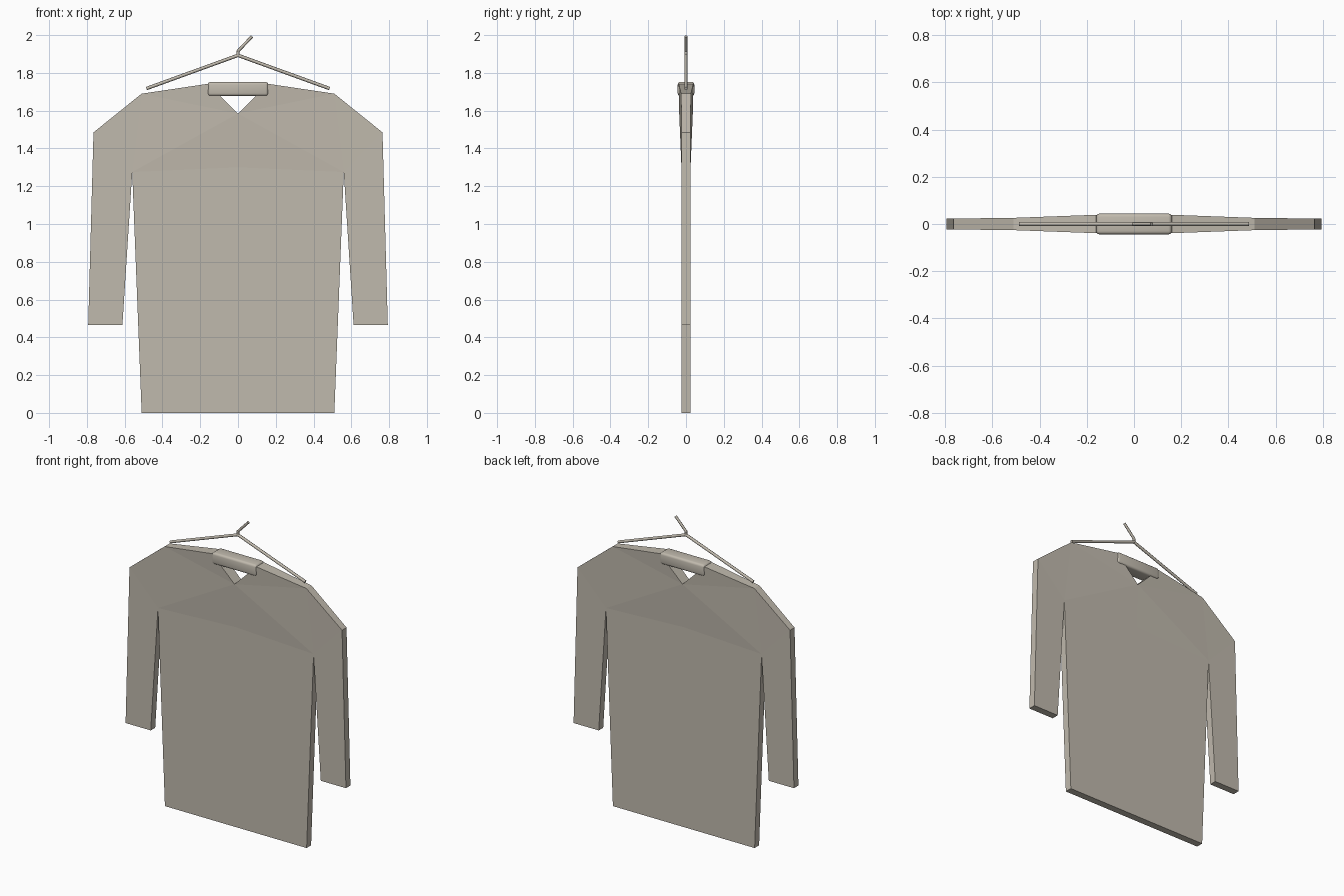
import bpy
import bmesh
from mathutils import Vector

cube = bpy.data.objects.get("Cube")
if cube:
    bpy.data.objects.remove(cube, do_unlink=True)

# Single cloth colour
cloth = bpy.data.materials.new("warm_grey")
cloth.use_nodes = True
COLOUR = (0.53, 0.49, 0.42, 1)
cloth.diffuse_color = COLOUR
cloth.node_tree.nodes["Principled BSDF"].inputs["Base Color"].default_value = COLOUR


def add_object(name, bm):
    bmesh.ops.recalc_face_normals(bm, faces=bm.faces)
    mesh = bpy.data.meshes.new(name)
    bm.to_mesh(mesh)
    bm.free()
    mesh.materials.append(cloth)
    obj = bpy.data.objects.new(name, mesh)
    bpy.context.collection.objects.link(obj)
    return obj


# Garment: one half as x, z, half thickness, thicker around the neck
POINTS = {
    "neck": (0.16, 1.742, 0.039),
    "vee": (0, 1.585, 0.036),
    "shoulder": (0.51, 1.69, 0.026),
    "sleeve_top": (0.765, 1.485, 0.023),
    "cuff_out": (0.793, 0.465, 0.023),
    "cuff_in": (0.612, 0.465, 0.023),
    "armpit": (0.56, 1.275, 0.023),
    "chest": (0, 1.30, 0.023),
    "hem": (0.51, 0, 0.023),
    "hem_mid": (0, 0, 0.023),
}
PANELS = [
    "vee neck shoulder", "vee shoulder armpit", "shoulder sleeve_top armpit",
    "sleeve_top cuff_out cuff_in armpit", "vee armpit chest", "chest armpit hem hem_mid",
]
bm = bmesh.new()
for side in (1, -1):
    front = {n: bm.verts.new((side * x, -t, z)) for n, (x, z, t) in POINTS.items()}
    back = {n: bm.verts.new((side * x, t, z)) for n, (x, z, t) in POINTS.items()}
    for panel in PANELS:
        for layer in (front, back):
            bm.faces.new([layer[n] for n in panel.split()])
    # Walls joining front and back along the outline
    outline = "vee neck shoulder sleeve_top cuff_out cuff_in armpit hem hem_mid".split()
    for a, b in zip(outline, outline[1:]):
        bm.faces.new((front[a], front[b], back[b], back[a]))
bmesh.ops.remove_doubles(bm, verts=bm.verts, dist=0.0001)
add_object("garment", bm)

# Collar: rounded bar across the neckline
bm = bmesh.new()
bmesh.ops.create_cube(bm, size=1)
bmesh.ops.scale(bm, vec=(0.32, 0.088, 0.074), verts=bm.verts)
bmesh.ops.translate(bm, vec=(0, 0, 1.715), verts=bm.verts)
bmesh.ops.bevel(bm, geom=bm.edges[:], offset=0.014, segments=3, profile=0.5, affect='EDGES')
for face in bm.faces:
    face.smooth = True
add_object("collar", bm)


# Hanger: thin round rods between points
def rod(name, start, end, radius=0.009):
    start, end = Vector(start), Vector(end)
    axis = end - start
    bm = bmesh.new()
    bmesh.ops.create_cone(bm, cap_ends=True, segments=8, radius1=radius,
                          radius2=radius, depth=axis.length)
    bmesh.ops.rotate(bm, verts=bm.verts, matrix=axis.to_track_quat('Z', 'Y').to_matrix())
    bmesh.ops.translate(bm, verts=bm.verts, vec=(start + end) / 2)
    for face in bm.faces:
        face.smooth = len(face.verts) == 4
    add_object(name, bm)


for side, label in ((1, "left"), (-1, "right")):
    rod("hanger_arm_" + label, (0, 0, 1.893), (side * 0.485, 0, 1.717))
rod("hanger_stem", (0, 0, 1.885), (0, 0, 1.918), 0.008)
rod("hanger_hook", (-0.003, 0, 1.912), (0.075, 0, 1.994), 0.008)
